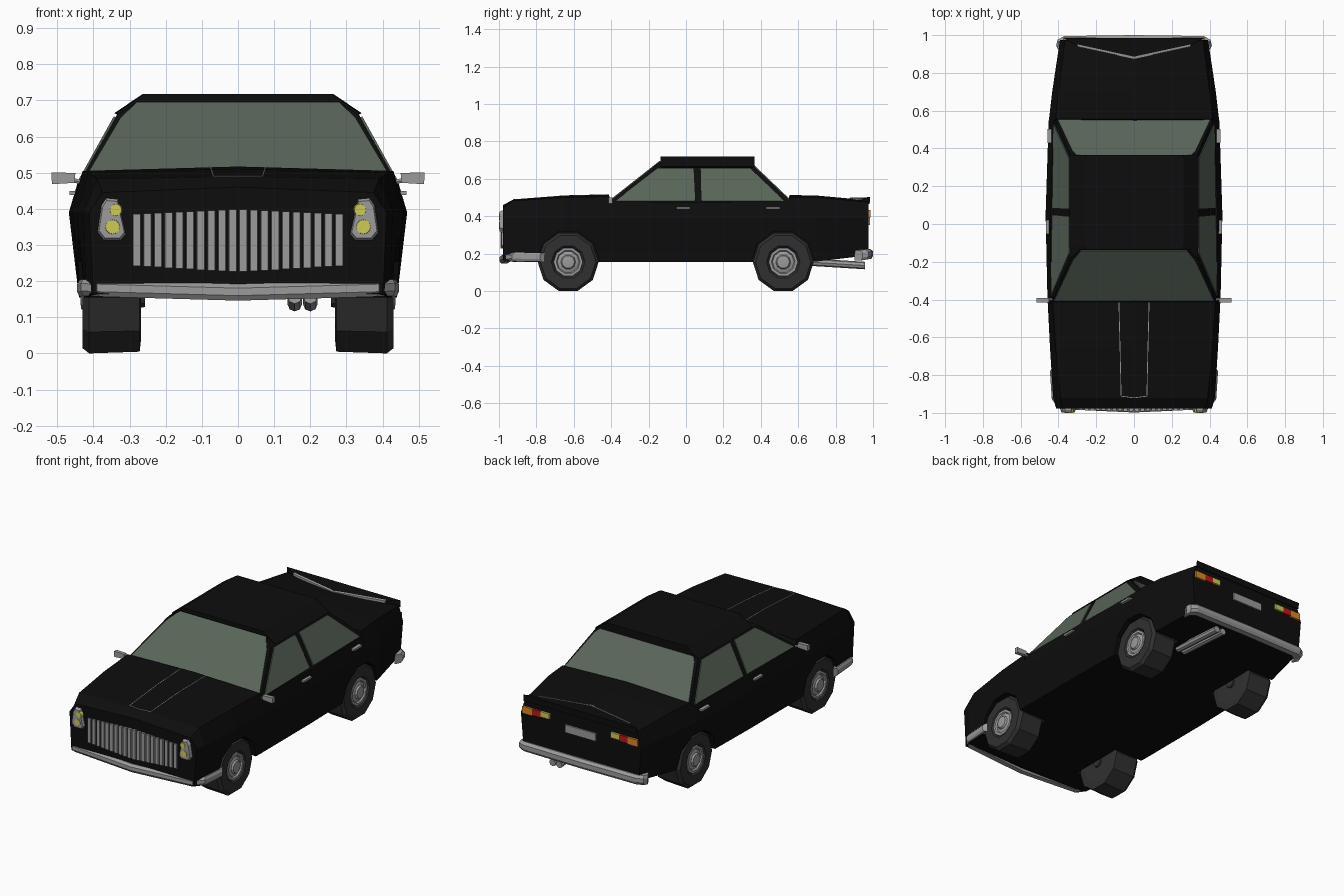
import bpy, bmesh, math
from mathutils import Vector

if "Cube" in bpy.data.objects:
    bpy.data.objects.remove(bpy.data.objects["Cube"])


def mat(name, r, g, b):
    m = bpy.data.materials.new(name)
    m.diffuse_color = (r, g, b, 1)
    m.use_nodes = True
    m.node_tree.nodes["Principled BSDF"].inputs["Base Color"].default_value = m.diffuse_color
    return m


BLACK = mat("black_paint", .004, .004, .004)
GLASS = mat("tinted_glass", .10, .13, .10)
CHROME = mat("chrome", .33, .33, .33)
RUBBER = mat("rubber", .03, .03, .03)
YELLOW = mat("yellow_lamp", .62, .6, .1)
ORANGE = mat("orange_lamp", .7, .25, .02)
RED = mat("red_lamp", .5, .01, .01)


def finish(name, bm, m):
    bmesh.ops.recalc_face_normals(bm, faces=bm.faces)
    me = bpy.data.meshes.new(name)
    bm.to_mesh(me)
    bm.free()
    ob = bpy.data.objects.new(name, me)
    me.materials.append(m)
    bpy.context.collection.objects.link(ob)
    return ob


def loft(name, rings, m):
    """Skin a list of closed rings and cap both ends."""
    bm = bmesh.new()
    vs = [[bm.verts.new(p) for p in r] for r in rings]
    n = len(rings[0])
    for a, b in zip(vs, vs[1:]):
        for i in range(n):
            j = (i + 1) % n
            bm.faces.new((a[i], a[j], b[j], b[i]))
    bm.faces.new(vs[0])
    bm.faces.new(vs[-1])
    return finish(name, bm, m)


def sym(half):
    """Mirror a right-hand outline of (x, z) points into a closed outline."""
    return list(half) + [(-x, z) for x, z in reversed(half) if x > 0]


def prism(name, outline, y0, y1, m):
    return loft(name, [[(x, y, z) for x, z in outline] for y in (y0, y1)], m)


def box(name, x0, x1, y0, y1, z0, z1, m):
    return prism(name, [(x0, z0), (x1, z0), (x1, z1), (x0, z1)], y0, y1, m)


def panel(name, pts, m, t=.006):
    bm = bmesh.new()
    bm.faces.new([bm.verts.new(p) for p in pts])
    ob = finish(name, bm, m)
    s = ob.modifiers.new("thickness", 'SOLIDIFY')
    s.thickness, s.offset = t, 0
    return ob


def tube(name, p0, p1, r, m, n=10, r1=None):
    a, b = Vector(p0), Vector(p1)
    q = (b - a).to_track_quat('Z', 'Y')
    rings = []
    for c, rad in ((a, r), (b, r1 or r)):
        rings.append([c + q @ Vector((rad * math.cos(t), rad * math.sin(t), 0))
                      for t in (2 * math.pi * i / n for i in range(n))])
    return loft(name, rings, m)


def lathe_x(name, profile, s, y, z, m, n=10):
    """Turn (x, radius) points around an axle along x."""
    return loft(name, [[(s * x, y + r * math.cos(2 * math.pi * i / n),
                         z + r * math.sin(2 * math.pi * i / n)) for i in range(n)]
                       for x, r in profile], m)


# Lower body: y, half widths (sill, waist, shoulder), heights (sill, shoulder, centre)
stations = [
    (-.978, .40, .412, .375, .165, .445, .46), (-.92, .42, .428, .39, .155, .483, .49),
    (-.65, .435, .445, .415, .155, .50, .511), (-.412, .44, .457, .43, .155, .505, .517),
    (-.405, .44, .458, .438, .155, .475, .48), (.05, .44, .468, .443, .155, .475, .48),
    (.545, .43, .452, .425, .155, .48, .485), (.555, .43, .45, .415, .155, .498, .513),
    (.70, .42, .433, .40, .158, .50, .51), (.975, .375, .392, .365, .19, .475, .485)]
body = loft("body", [[(x, y, z) for x, z in sym([(a, zb), (b, .39), (c, zs), (0, zc)])]
                     for y, a, b, c, zb, zs, zc in stations], BLACK)

# Wheel arches and wheels
for s, side in ((1, "right"), (-1, "left")):
    for y, end in ((-.63, "front"), (.52, "rear")):
        cut = lathe_x("arch_cutter", [(.25, .17), (.6, .17)], s, y, .155, BLACK)
        b = body.modifiers.new("arch", 'BOOLEAN')
        b.operation, b.solver, b.object = 'DIFFERENCE', 'EXACT', cut
        bpy.context.view_layer.objects.active = body
        bpy.ops.object.modifier_apply(modifier=b.name)
        bpy.data.objects.remove(cut)
        lathe_x(f"{end}_{side}_tyre", [(.268, .12), (.272, .158), (.412, .163), (.43, .148),
                                       (.43, .09), (.415, .078)], s, y, .155, RUBBER)
        lathe_x(f"{end}_{side}_rim", [(.40, .08), (.426, .078), (.426, .064), (.418, .058),
                                      (.424, .04), (.434, .034), (.436, .015)],
                s, y, .155, CHROME)
        lathe_x(f"{end}_{side}_axle_cap", [(.258, .028), (.28, .032)], s, y, .155, RUBBER)


# Cabin with sloping front and rear, and the roof lid over it
def y_front(z): return -.42 + (z - .47) * 1.27
def y_rear(z): return .57 - (z - .47) * 1.05


loft("cabin", [[(x, f(z), z) for x, z in sym([(w, .465), (.335, .66), (.27, .70)])]
               for f, w in ((y_front, .441), (y_rear, .425))], BLACK)
roof = sym([(.325, .655), (.342, .665), (.263, .718)])
loft("roof", [[(x * k, y, z) for x, z in roof]
              for y, k in ((-.135, .985), (-.12, 1), (.35, 1), (.365, .985))], BLACK)

# Glass
for name, f, w, d in (("windscreen", y_front, .424, -.003), ("rear_window", y_rear, .408, .003)):
    panel(name, [(x, f(z) + d, z) for x, z in sym([(w, .482), (.325, .65), (.28, .693)])], GLASS)
for s, side in ((1, "right"), (-1, "left")):
    def on_side(u, v):
        lo = Vector((.441, -.42, .47)).lerp(Vector((.425, .57, .47)), u)
        hi = Vector((.335, -.178, .66)).lerp(Vector((.335, .37, .66)), u)
        p = lo.lerp(hi, v)
        return (s * (p.x + .003), p.y, p.z)
    panel(f"front_{side}_window", [on_side(*p) for p in
          ((.03, .05), (.472, .05), (.402, .97), (.06, .97))], GLASS)
    panel(f"rear_{side}_window", [on_side(*p) for p in
          ((.507, .05), (.965, .05), (.94, .97), (.47, .97))], GLASS)

    # Door handles and mirrors
    for y, x, end in ((-.015, .458, "front"), (.465, .449, "rear")):
        box(f"{end}_{side}_handle", s * (x - .02), s * (x + .008), y - .037, y + .037,
            .438, .449, CHROME)
    tube(f"{side}_mirror_arm", (s * .425, -.40, .472), (s * .47, -.40, .482), .007, CHROME, 6)
    prism(f"{side}_mirror", [(s * x, z) for x, z in
          ((.452, .472), (.515, .468), (.516, .501), (.45, .499))], -.415, -.393, CHROME)

    # Headlamps in a chrome surround
    pod = [(.31, .33), (.325, .312), (.37, .312), (.389, .335), (.378, .41), (.365, .43),
           (.332, .427)]
    loft(f"{side}_lamp_surround",
         [[(s * (.349 + (x - .349) * k), y, .37 + (z - .37) * k) for x, z in pod]
          for y, k in ((-.95, 1), (-.985, 1), (-.997, .88))], CHROME)
    for x, z, r, n in ((.347, .35, .023, "lower"), (.338, .397, .019, "upper")):
        tube(f"{side}_{n}_headlamp", (s * x, -.98, z), (s * x, -1.0, z), r, YELLOW, 12, r * .85)

    # Tail lamps, three colours each
    for x0, x1, z0, c, n in ((.31, .375, .393, ORANGE, "outer"), (.255, .31, .397, RED, "middle"),
                             (.20, .255, .402, YELLOW, "inner")):
        box(f"{side}_{n}_tail_lamp", s * x0, s * x1, .96, .987, z0, .434, c)

# Grille: bars following a shallow arrow shape
bars = 20
for i in range(bars):
    x = -.28 + .56 * i / (bars - 1)
    k = 1 - abs(x) / .295
    yf = -.985 - .008 * k
    lo, hi = .243 - .018 * k, .385 + .014 * k
    loft(f"grille_bar_{i + 1}", [[(x - .012, -.97, z), (x - .010, yf, z), (x + .010, yf, z),
                                 (x + .012, -.97, z)] for z in (lo, hi)], CHROME)


# Bumpers swept around the ends
def bumper(name, half, h, thick):
    path = half + [(-x, y, z) for x, y, z in reversed(half) if x > 0]
    rings = []
    for x, y, z in path:
        ix = x * .94
        iy = y - math.copysign(thick, y)
        rings.append([(ix, iy, z - h), (x * .985, y * .99, z - h), (x, y, z - h * .4),
                      (x, y, z + h * .5), (x * .985, y * .985, z + h), (ix, iy, z + h)])
    loft(name, rings, CHROME)


bumper("front_bumper", [(.445, -.78, .18), (.435, -.93, .182), (.39, -.98, .18), (0, -.998, .169)],
       .023, .04)
bumper("rear_bumper", [(.412, .945, .19), (.405, .975, .195), (.37, .995, .198), (0, 1.0, .198)],
       .027, .045)

# Bonnet centre trim
for s, side in ((1, "right"), (-1, "left")):
    loft(f"{side}_bonnet_trim", [[(s * (w - .002), y, z - .012), (s * (w + .002), y, z - .012),
                                 (s * (w + .002), y, z), (s * (w - .002), y, z)]
                                for y, w, z in ((-.915, .068, .4905), (-.65, .074, .5105),
                                                (-.415, .08, .5165))], CHROME)
panel("bonnet_trim_front", [(-.068, -.913, .4895), (0, -.922, .4895), (.068, -.913, .4895),
                            (.068, -.909, .49), (0, -.918, .49), (-.068, -.909, .49)], CHROME, .004)

# Boot lip with an arrow-shaped front edge and bright strip
vee = [(-.30, .945), (0, .88), (.30, .945)]
loft("boot_lip", [[(x, y, .475) for x, y in vee] + [(.37, .982, .465), (-.37, .982, .465)],
                  [(x, y, .496) for x, y in vee] + [(.37, .984, .502), (-.37, .984, .502)]], BLACK)
loft("boot_strip", [[(x, y - .006, .485), (x, y + .006, .485), (x, y + .006, .5),
                     (x, y - .006, .498)] for x, y in vee], CHROME)

# Number plate (blank) and twin exhaust
box("rear_plate", -.10, .10, .97, .984, .352, .397, CHROME)
for x, n in ((.157, "inner"), (.2, "outer")):
    tube(f"{n}_exhaust", (x, .62, .157), (x, .957, .136), .02, CHROME, 8)
